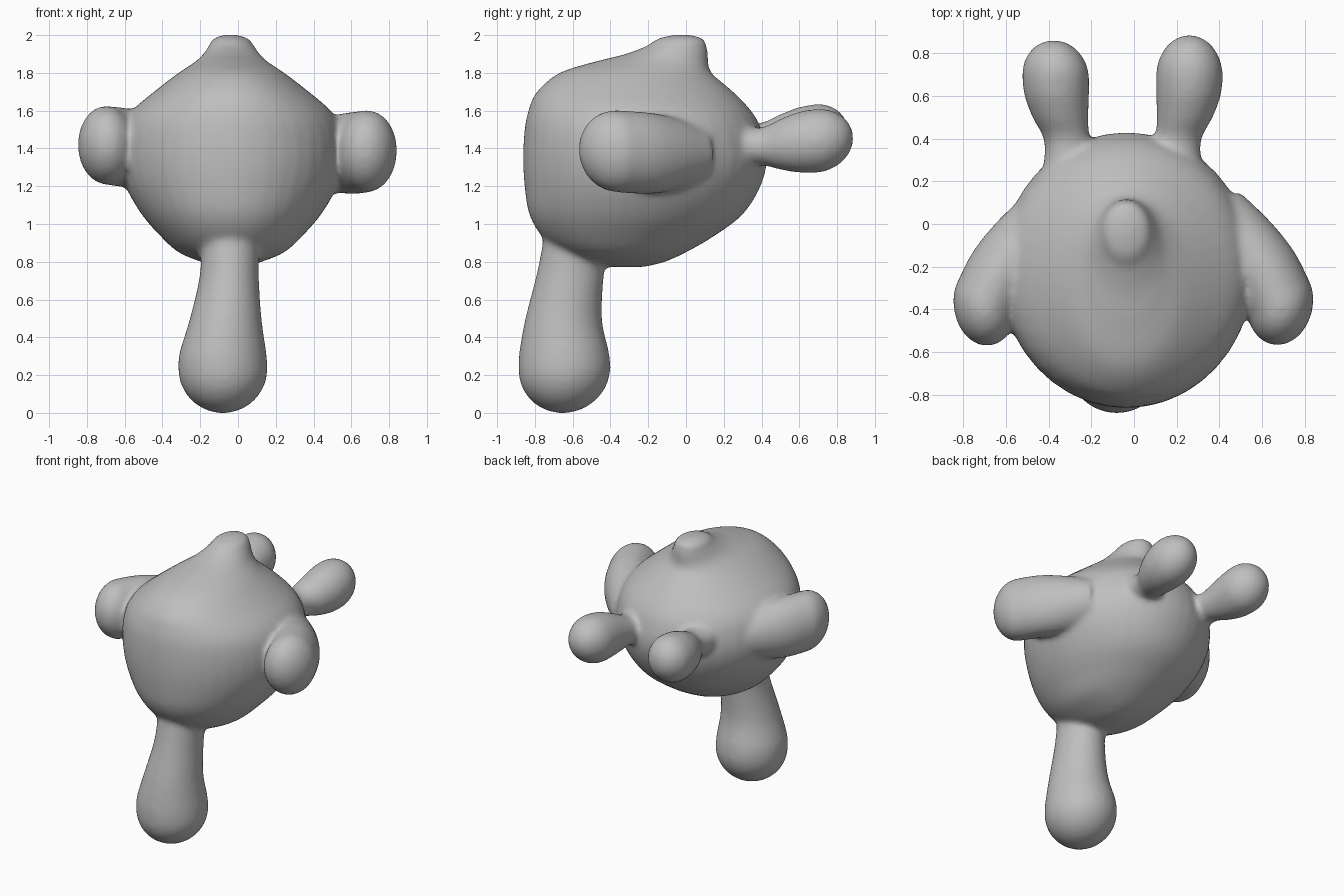
import bpy, bmesh, math
from mathutils import Vector

cube = bpy.data.objects.get("Cube")
if cube:
    bpy.data.objects.remove(cube, do_unlink=True)

X, Y, Z = Vector((1, 0, 0)), Vector((0, 1, 0)), Vector((0, 0, 1))
SIDES = 40
bm = bmesh.new()


def spline(p, steps=5):
    """Smooth rows of numbers with a Catmull-Rom curve."""
    rows = []
    for i in range(len(p) - 1):
        a, b, c, d = p[max(i - 1, 0)], p[i], p[i + 1], p[min(i + 2, len(p) - 1)]
        for s in range(steps):
            t = s / steps
            rows.append([0.5 * (2 * q + (r - o) * t + (2 * o - 5 * q + 4 * r - w) * t * t
                                + (3 * q - o - 3 * r + w) * t ** 3)
                         for o, q, r, w in zip(a, b, c, d)])
    return rows + [list(p[-1])]


def loft(sections, u, v, cap):
    """Oval sections (x, y, z, radius u, radius v), ending in a round cap."""
    rows = spline(sections)
    x, y, z, ru, rv = rows[-1]
    for k in range(1, 10):
        a = k / 10 * math.pi / 2
        c = Vector((x, y, z)) + Vector(cap) * math.sin(a)
        rows.append([*c, ru * math.cos(a), rv * math.cos(a)])
    rings = []
    for x, y, z, ru, rv in rows:
        ring = []
        for k in range(SIDES):
            a = 2 * math.pi * k / SIDES
            ring.append(bm.verts.new(Vector((x, y, z)) + u * ru * math.cos(a) + v * rv * math.sin(a)))
        rings.append(ring)
    for r, s in zip(rings, rings[1:]):
        for k in range(SIDES):
            n = (k + 1) % SIDES
            bm.faces.new((r[k], r[n], s[n], s[k]))
    bm.faces.new(rings[0][::-1])
    tip = bm.verts.new(Vector(rows[-1][:3]) + Vector(cap) * 0.012)
    for k in range(SIDES):
        bm.faces.new((rings[-1][k], rings[-1][(k + 1) % SIDES], tip))


def mirrored(sections, dx, dz, thin=1.0):
    return [(-x + dx, y, z + dz, ru * thin, rv * thin) for x, y, z, ru, rv in sections]


# Head and torso with the nub on top: height, front y, back y, half width
trunk = [(0.772, -0.40, -0.22, 0.06), (0.80, -0.55, -0.11, 0.16), (0.85, -0.66, 0.0, 0.28),
         (0.93, -0.76, 0.14, 0.37), (1.05, -0.83, 0.30, 0.475), (1.2, -0.855, 0.395, 0.56),
         (1.35, -0.863, 0.43, 0.595), (1.5, -0.855, 0.40, 0.58), (1.6, -0.835, 0.345, 0.525),
         (1.7, -0.79, 0.25, 0.41), (1.8, -0.67, 0.135, 0.28), (1.86, -0.48, 0.118, 0.19),
         (1.9, -0.32, 0.118, 0.15), (1.95, -0.19, 0.108, 0.115)]
loft([(-0.035, (f + b) / 2, z, w, (b - f) / 2) for z, f, b, w in trunk], X, Y, (-0.005, 0.02, 0.053))

# Single leg
loft([(-0.04, -0.57, 1.0, 0.16, 0.17), (-0.045, -0.61, 0.75, 0.155, 0.178),
      (-0.065, -0.648, 0.5, 0.19, 0.203), (-0.08, -0.645, 0.32, 0.23, 0.238),
      (-0.08, -0.643, 0.235, 0.237, 0.244)], X, Y, (0, -0.01, -0.237))

# Arms sweeping forward
arm = [(0.32, 0.06, 1.37, 0.20, 0.16), (0.48, -0.07, 1.37, 0.18, 0.195),
       (0.60, -0.21, 1.375, 0.172, 0.217), (0.685, -0.37, 1.385, 0.167, 0.217)]
u = Vector((0.9, 0.44, 0))
loft(arm, u, Z, (0.045, -0.185, 0.01))
loft(mirrored(arm, -0.012, 0.032, 0.96), Vector((-0.9, 0.44, 0)), Z, (-0.045, -0.19, 0.01))

# Rear limbs
rear = [(0.19, 0.2, 1.41, 0.14, 0.12), (0.205, 0.38, 1.41, 0.108, 0.098),
        (0.238, 0.5, 1.422, 0.132, 0.135), (0.255, 0.6, 1.433, 0.152, 0.162),
        (0.26, 0.69, 1.44, 0.158, 0.17)]
loft(rear, X, Z, (0.0, 0.197, 0.015))
loft(mirrored(rear, -0.107, 0.025), X, Z, (-0.01, 0.173, 0.015))

bmesh.ops.recalc_face_normals(bm, faces=bm.faces)
mesh = bpy.data.meshes.new("blob_figure")
bm.to_mesh(mesh)
bm.free()
mesh.shade_smooth()
figure = bpy.data.objects.new("blob_figure", mesh)
bpy.context.collection.objects.link(figure)

# Plain grey clay
clay = bpy.data.materials.new("grey_clay")
clay.use_nodes = True
clay.diffuse_color = (0.52, 0.52, 0.52, 1)
clay.node_tree.nodes["Principled BSDF"].inputs["Base Color"].default_value = (0.52, 0.52, 0.52, 1)
mesh.materials.append(clay)

# Fuse the parts into one skin with soft joints
fuse = figure.modifiers.new("fuse", "REMESH")
fuse.mode = "VOXEL"
fuse.voxel_size = 0.016
fuse.use_smooth_shade = True
soften = figure.modifiers.new("soften", "SMOOTH")
soften.factor = 0.5
soften.iterations = 16
